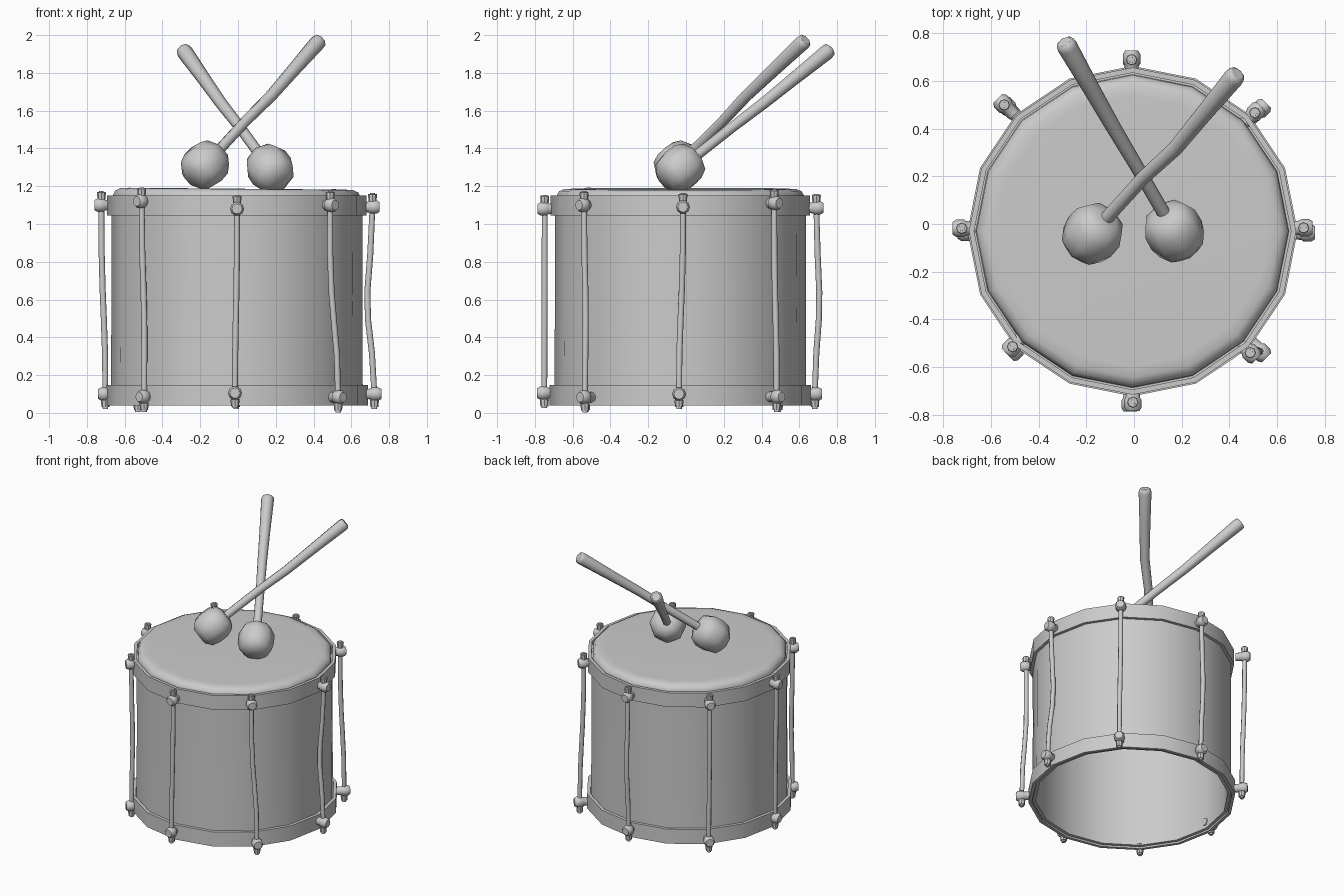
import bpy, bmesh
from math import radians, sin, cos, pi
from mathutils import Vector, Matrix

if "Cube" in bpy.data.objects:
    bpy.data.objects.remove(bpy.data.objects["Cube"])

CX, CY = -0.006, -0.03   # drum axis


def finish(ob, angle):
    bpy.ops.object.select_all(action='DESELECT')
    ob.select_set(True)
    bpy.context.view_layer.objects.active = ob
    bpy.ops.object.shade_smooth_by_angle(angle=radians(angle))
    return ob


def lathe(name, profile, sides, matrix, angle=40, closed=False):
    """Spin (radius, height) points around local z; a closed profile makes a ring."""
    bm = bmesh.new()
    rings = []
    for r, h in profile:
        if r == 0:
            rings.append([bm.verts.new((0, 0, h))] * sides)
        else:
            rings.append([bm.verts.new((r * cos(2 * pi * i / sides), r * sin(2 * pi * i / sides), h))
                          for i in range(sides)])
    pairs = list(zip(rings, rings[1:]))
    if closed:
        pairs.append((rings[-1], rings[0]))
    for a, b in pairs:
        for i in range(sides):
            j = (i + 1) % sides
            quad = list(dict.fromkeys((a[i], a[j], b[j], b[i])))
            bm.faces.new(quad)
    bmesh.ops.recalc_face_normals(bm, faces=bm.faces)
    me = bpy.data.meshes.new(name)
    bm.to_mesh(me)
    bm.free()
    ob = bpy.data.objects.new(name, me)
    bpy.context.collection.objects.link(ob)
    ob.matrix_world = matrix
    return finish(ob, angle)


def tube(name, points):
    """Sweep a circle along (position, radius) points."""
    cu = bpy.data.curves.new(name, 'CURVE')
    cu.dimensions = '3D'
    cu.bevel_depth = 1.0
    cu.bevel_resolution = 2
    cu.use_fill_caps = True
    sp = cu.splines.new('POLY')
    sp.points.add(len(points) - 1)
    for p, (co, r) in zip(sp.points, points):
        p.co = (*co, 1)
        p.radius = r
    ob = bpy.data.objects.new(name, cu)
    bpy.context.collection.objects.link(ob)
    bpy.ops.object.select_all(action='DESELECT')
    ob.select_set(True)
    bpy.context.view_layer.objects.active = ob
    bpy.ops.object.convert(target='MESH')
    return finish(bpy.context.object, 50)


def along(direction, loc):
    return Matrix.Translation(loc) @ Vector(direction).to_track_quat('Z', 'Y').to_matrix().to_4x4()


axis = Matrix.Translation((CX, CY, 0))

# Shell, open at the bottom
lathe("shell", [(0.667, 0.05), (0.664, 0.6), (0.665, 1.12), (0.645, 1.12), (0.645, 0.05)],
      16, axis, closed=True)

# Hoops
for name, r, z0, z1 in (("top_hoop", 0.687, 1.045, 1.15), ("bottom_hoop", 0.693, 0.04, 0.147)):
    lathe(name, [(r, z0), (r, z1), (r - 0.022, z1), (r - 0.022, z0)], 16, axis, 35, closed=True)

# Drum skin, slightly tilted
tilt = Matrix.Translation((CX, CY, 1.185)) @ Matrix.Rotation(radians(0.5), 4, 'Y')
lathe("drum_skin", [(0, 0), (0.57, 0.002), (0.615, 0), (0.642, -0.012), (0.655, -0.035), (0.66, -0.1)],
      16, tilt, 50)

# Tension rods: top xy, bottom xy, lug heights, outward bow
rods = [
    ((0.712, -0.016), (0.722, -0.037), 1.09, 0.10, -0.03),
    ((0.507, 0.467), (0.53, 0.48), 1.11, 0.085, 0.0),
    ((-0.01, 0.69), (-0.01, 0.682), 1.085, 0.10, 0.018),
    ((-0.545, 0.50), (-0.53, 0.49), 1.10, 0.085, 0.0),
    ((-0.723, -0.018), (-0.702, -0.035), 1.10, 0.10, 0.0),
    ((-0.51, -0.515), (-0.497, -0.53), 1.12, 0.085, -0.008),
    ((-0.005, -0.748), (-0.016, -0.75), 1.08, 0.105, 0.0),
    ((0.488, -0.54), (0.53, -0.535), 1.10, 0.083, -0.008),
]
lug = [(0, -0.06), (0.027, -0.06), (0.03, -0.018), (0.037, -0.01), (0.037, 0.022), (0.027, 0.038), (0, 0.038)]
nut = [(0, -0.02), (0.021, -0.02), (0.024, 0.016), (0.021, 0.02), (0, 0.02)]
for n, (top, bot, zt, zb, bow) in enumerate(rods):
    a = Vector((*top, zt))
    b = Vector((*bot, zb))
    out = Vector((cos(n * pi / 4), sin(n * pi / 4), 0))
    path = [(a + Vector((0, 0, 0.074)), 0.012), (a, 0.015)]
    for h, t, k in ((0.25, 0.05, 0.4), (0.45, 0.3, 1), (0.6, 0.6, 1), (0.78, 0.9, 0.4)):
        p = a.lerp(b, t) + out * bow * k
        p.z = zt + (zb - zt) * h
        path.append((p, 0.016))
    path += [(b, 0.015), (b - Vector((0, 0, 0.08)), 0.014)]
    tube(f"tension_rod_{n}", path)
    for end, c, s in (("top", a, 1), ("bottom", b, -1)):
        lathe(f"{end}_lug_{n}", lug, 10, along(out, c), 50)
        lathe(f"{end}_nut_{n}", nut, 8, Matrix.Translation(c + Vector((0, 0, s * 0.05))), 35)

# Crossed mallets resting on the skin
mallet_head = [(0, -0.115), (0.065, -0.112), (0.108, -0.075), (0.122, -0.02), (0.12, 0.045),
               (0.095, 0.095), (0.05, 0.115), (0, 0.115)]
for side, start, end, sag in (("left", (-0.175, -0.042, 1.31), (0.435, 0.632, 1.975), 0.012),
                              ("right", (0.17, -0.032, 1.293), (-0.292, 0.765, 1.925), -0.006)):
    p, q = Vector(start), Vector(end)
    d = (q - p).normalized()
    lathe(f"{side}_mallet_head", mallet_head, 8, along(d, p), 50)
    bend = Vector((sag, -sag, 0))
    tube(f"{side}_mallet_handle", [(p, 0.028), (p.lerp(q, 0.35), 0.029), (p.lerp(q, 0.55) + bend, 0.032),
                                   (p.lerp(q, 0.75) + bend * 0.5, 0.036), (q - d * 0.03, 0.043),
                                   (q - d * 0.008, 0.04), (q, 0.028)])
